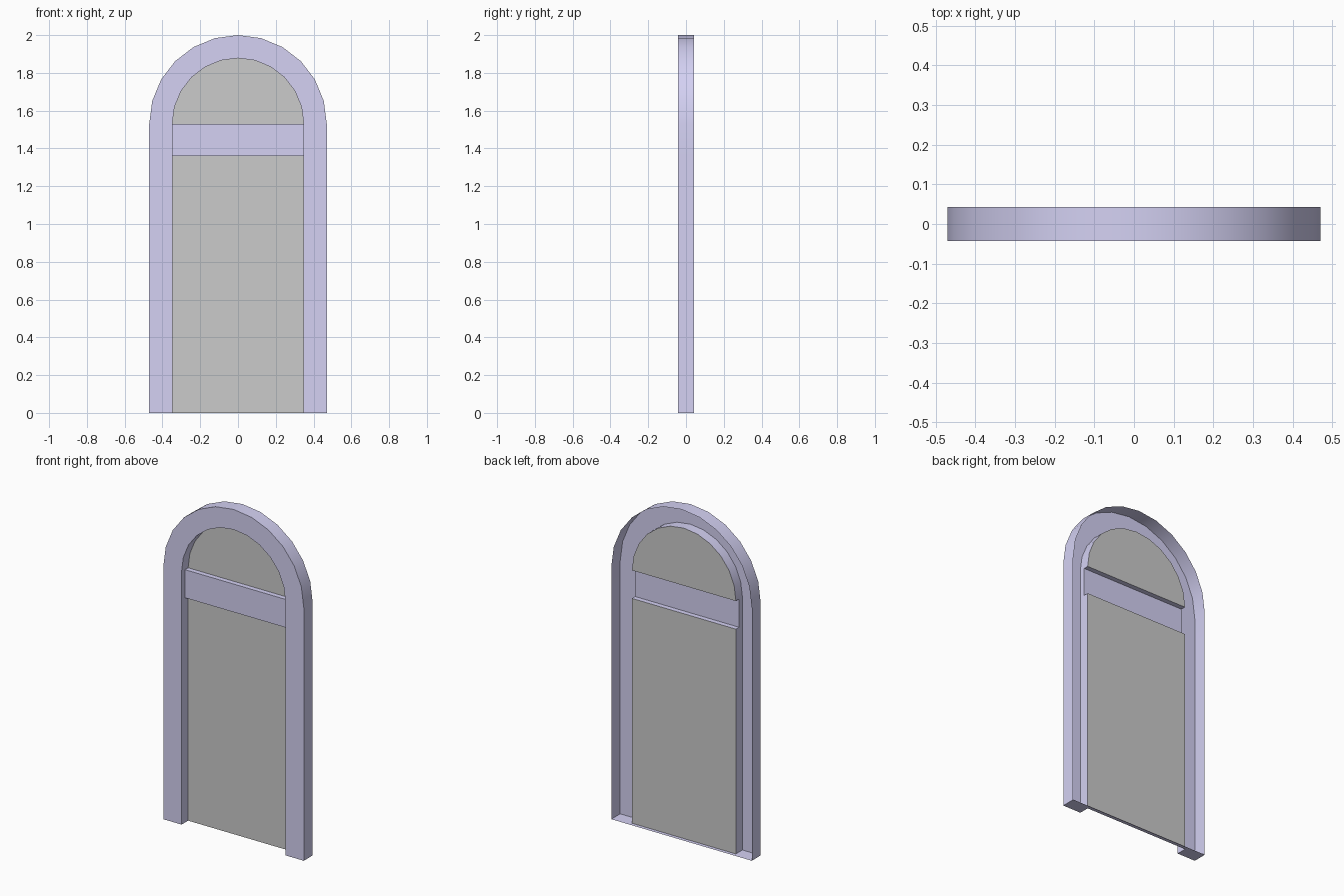
import bpy, bmesh
from math import sin, cos, pi

if "Cube" in bpy.data.objects:
    bpy.data.objects.remove(bpy.data.objects["Cube"])

R_OUT, R_IN = 0.47, 0.348        # outer and inner half widths
SPRING, BAR_Z = 1.53, 1.36       # arch spring line and bar underside
FRONT, BACK = -0.0425, 0.0425
PANE_Y, BAR_Y = 0.02, -0.01
STEPS = 12

lilac = bpy.data.materials.new("lilac_paint")
lilac.diffuse_color = (0.66, 0.64, 0.9, 1)
lilac.use_nodes = True
lilac.node_tree.nodes["Principled BSDF"].inputs["Base Color"].default_value = lilac.diffuse_color


def arc(r, y):
    return [(r * cos(pi * i / STEPS), y, SPRING + r * sin(pi * i / STEPS))
            for i in range(STEPS + 1)]


def outline(r, y):
    return [(r, y, 0), (r, y, BAR_Z)] + arc(r, y) + [(-r, y, BAR_Z), (-r, y, 0)]


def strip(a, b):
    return [[a[i], b[i], b[i + 1], a[i + 1]] for i in range(len(a) - 1)]


def build(name, faces, mat=None):
    bm = bmesh.new()
    for f in faces:
        bm.faces.new([bm.verts.new(p) for p in f])
    bmesh.ops.remove_doubles(bm, verts=bm.verts, dist=1e-5)
    me = bpy.data.meshes.new(name)
    bm.to_mesh(me)
    bm.free()
    ob = bpy.data.objects.new(name, me)
    bpy.context.collection.objects.link(ob)
    if mat:
        me.materials.append(mat)
    return ob


# Arched frame: hollow shell open at the back
front_in, front_out = outline(R_IN, FRONT), outline(R_OUT, FRONT)
faces = strip(front_in, front_out) + strip(front_out, outline(R_OUT, BACK))

# Inner reveal: shallower where the cross bar meets the jambs
last = len(front_in) - 2
for i in range(last + 1):
    y = BAR_Y if i in (1, last - 1) else PANE_Y
    deep = outline(R_IN, y)
    faces += strip(deep[i:i + 2], front_in[i:i + 2])

# Underside of the jambs and sill
faces.append([(x, y, 0) for x, y in (
    (-R_OUT, FRONT), (-R_OUT, BACK), (R_OUT, BACK), (R_OUT, FRONT),
    (R_IN, FRONT), (R_IN, PANE_Y), (-R_IN, PANE_Y), (-R_IN, FRONT))])
frame = build("arched_frame", faces, lilac)

# Cross bar: hollow channel standing proud of the panes
profile = [(PANE_Y, BAR_Z), (BAR_Y, BAR_Z), (BAR_Y, SPRING), (PANE_Y, SPRING)]
build("cross_bar", strip([(-R_IN, y, z) for y, z in profile],
                         [(R_IN, y, z) for y, z in profile]), lilac)

# Panes
build("lower_pane", [[(-R_IN, PANE_Y, 0), (R_IN, PANE_Y, 0),
                      (R_IN, PANE_Y, BAR_Z), (-R_IN, PANE_Y, BAR_Z)]])
build("arched_pane", [arc(R_IN, PANE_Y)])

# Smooth the arch, keep corners sharp
bpy.context.view_layer.objects.active = frame
frame.select_set(True)
bpy.ops.object.shade_smooth_by_angle()
